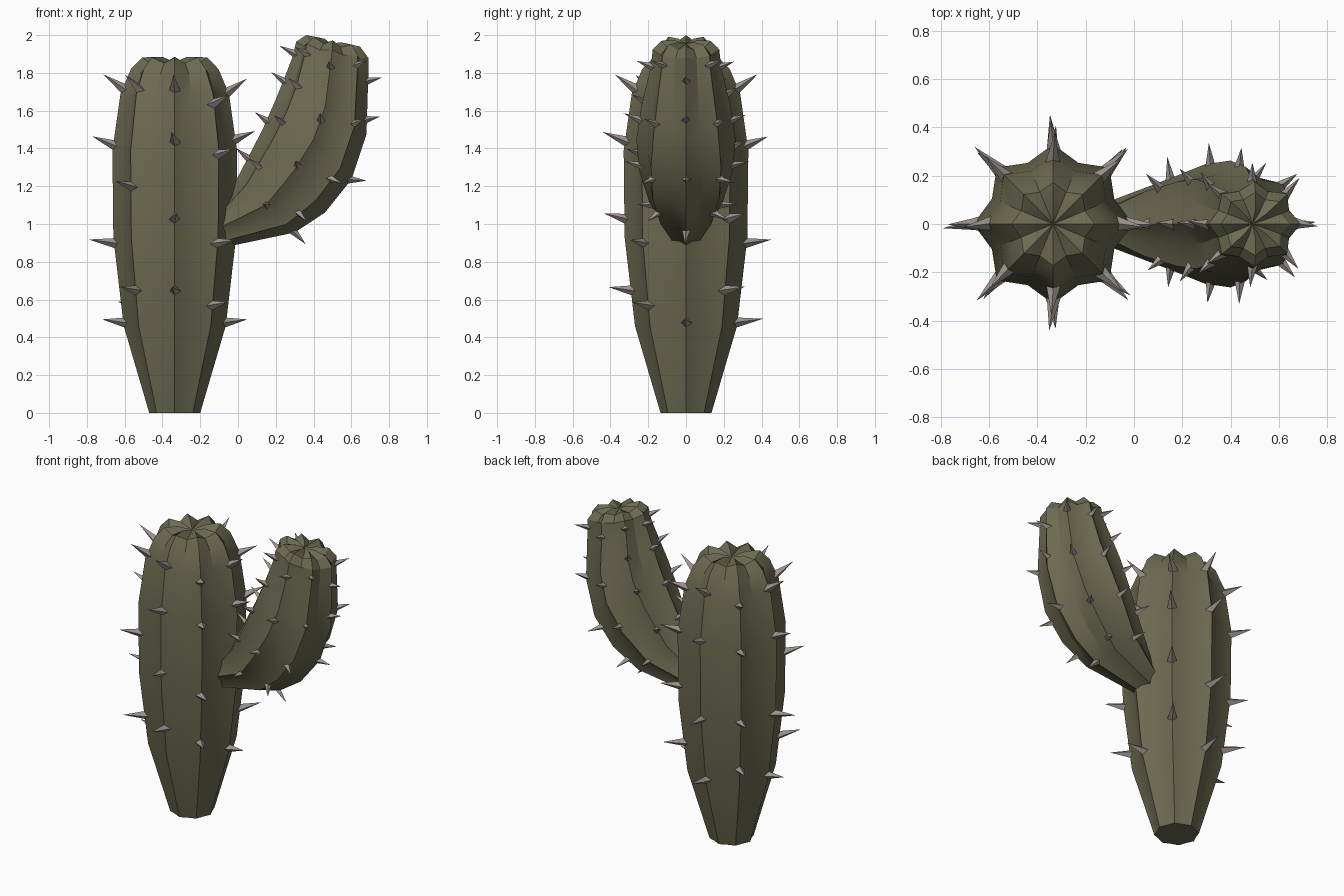
import bpy, bmesh, math, random
from mathutils import Vector, Matrix

if "Cube" in bpy.data.objects:
    bpy.data.objects.remove(bpy.data.objects["Cube"])

random.seed(4)
RIBS = 8


def material(name, rgb):
    m = bpy.data.materials.new(name)
    m.diffuse_color = (*rgb, 1)
    m.use_nodes = True
    m.node_tree.nodes["Principled BSDF"].inputs["Base Color"].default_value = m.diffuse_color
    return m


green = material("dull green", (0.150, 0.145, 0.082))
grey = material("spine grey", (0.34, 0.295, 0.275))


def make_object(name, bm, mat):
    me = bpy.data.meshes.new(name)
    bm.to_mesh(me)
    bm.free()
    me.materials.append(mat)
    ob = bpy.data.objects.new(name, me)
    bpy.context.collection.objects.link(ob)
    return ob


def section(inner, outer, valley, dip, depth):
    """Star-shaped ring spanning two points of the x-z outline."""
    a, b = Vector((inner[0], 0, inner[1])), Vector((outer[0], 0, outer[1]))
    c, r = (a + b) / 2, (b - a).length / 2
    u = (b - a).normalized()
    t = Vector((-u.z, 0, u.x))
    ring = []
    for k in range(RIBS * 2):
        w = math.pi * k / RIBS
        f = r * (valley if k % 2 else 1)
        p = c + u * (f * math.cos(w)) + Vector((0, f * depth * math.sin(w), 0))
        ring.append(p - t * dip if k % 2 else p)
    return ring


def ribbed_body(name, rings, tip):
    bm = bmesh.new()
    rows = [[bm.verts.new(p) for p in ring] for ring in rings]
    n = RIBS * 2
    for lo, hi in zip(rows, rows[1:]):
        for i in range(n):
            j = (i + 1) % n
            bm.faces.new((lo[i], lo[j], hi[j], hi[i]))
    bm.faces.new(rows[0][::-1])
    top = bm.verts.new(tip)
    for i in range(n):
        bm.faces.new((rows[-1][i], rows[-1][(i + 1) % n], top))
    ob = make_object(name, bm, green)
    bpy.context.view_layer.objects.active = ob
    ob.select_set(True)
    bpy.ops.object.shade_smooth_by_angle(angle=math.radians(28))
    ob.select_set(False)


def spines(name, rings, places, length, width):
    """Cones on the ridges; places holds (rib, position along the rings)."""
    bm = bmesh.new()
    for k, s in places:
        i = min(int(s), len(rings) - 2)
        lo, hi = rings[i], rings[i + 1]
        p = lo[2 * k].lerp(hi[2 * k], s - i)
        centre = (sum(lo, Vector()) * (1 - s + i) + sum(hi, Vector()) * (s - i)) / len(lo)
        along = (hi[2 * k] - lo[2 * k]).normalized()
        out = p - centre
        out = (out - along * out.dot(along)).normalized()
        side = along.cross(out)
        d = (out + Vector((0, 0, 0.25)) + side * random.uniform(-.15, .15)).normalized()
        rot = d.to_track_quat('Z', 'Y').to_matrix().to_4x4()
        size = length * random.uniform(0.9, 1.1)
        bmesh.ops.create_cone(bm, cap_ends=True, segments=4, radius1=width, radius2=0,
                              depth=size,
                              matrix=Matrix.Translation(p + d * (size / 2 - 0.025)) @ rot)
    make_object(name, bm, grey)


# Trunk: radius, height, valley ratio, valley dip
CX = -0.335
trunk = [section((CX - r, z), (CX + r, z), v, d, 1) for r, z, v, d in [
    (.135, 0, .90, 0), (.27, .46, .86, 0), (.325, .93, .84, 0), (.33, 1.39, .83, 0),
    (.287, 1.69, .83, .01), (.232, 1.82, .83, .02), (.172, 1.882, .83, .03),
    (.09, 1.885, .83, .035)]]
ribbed_body("trunk", trunk, (CX, 0, 1.855))


def ring_at(z):
    hs = [r[0].z for r in trunk]
    i = max(j for j in range(len(hs) - 1) if hs[j] <= z)
    return i + (z - hs[i]) / (hs[i + 1] - hs[i])


# Spine heights: diagonals and front are staggered against the sides
heights = {0: (.48, 1.45, 1.7), 1: (.65, 1.03, 1.4, 1.68), 2: (.48, .9, 1.42, 1.72),
           3: (.57, .9, 1.37, 1.66), 4: (.48, .9, 1.42, 1.72), 5: (.65, 1.2, 1.72),
           6: (.65, 1.03, 1.44, 1.72), 7: (.57, .9, 1.37, 1.64)}
spines("trunk_spines", trunk,
       [(k, ring_at(z)) for k, hs in heights.items() for z in hs], .15, .03)

# Side arm: inner and outer outline points, valley ratio, dip
arm = [section(a, b, v, d, .9) for a, b, v, d in [
    ((-.2, .99), (-.2, .86), .86, 0), ((-.085, 1.10), (-.08, .875), .85, 0),
    ((0, 1.25), (.30, .955), .84, 0), ((.13, 1.50), (.46, 1.06), .83, 0),
    ((.20, 1.66), (.60, 1.235), .83, 0), ((.245, 1.77), (.68, 1.475), .83, 0),
    ((.287, 1.88), (.69, 1.79), .83, .01), ((.308, 1.965), (.69, 1.88), .83, .015),
    ((.36, 2.0), (.645, 1.94), .83, .025), ((.44, 1.985), (.565, 1.958), .83, .025)]]
ribbed_body("side_arm", arm, (.49, 0, 1.955))

# Arm spines, shifted on every other rib
places = [(0, s) for s in (2.0, 4.0, 5.25, 5.9)] + [(4, s) for s in (2.4, 3.3, 4.9, 6.3)]
for k in (1, 2, 3, 5, 6, 7):
    places += [(k, s + (.45 if k % 2 else 0)) for s in (2.0, 3.2, 4.6, 6.0)]
spines("arm_spines", arm, places, .105, .024)
